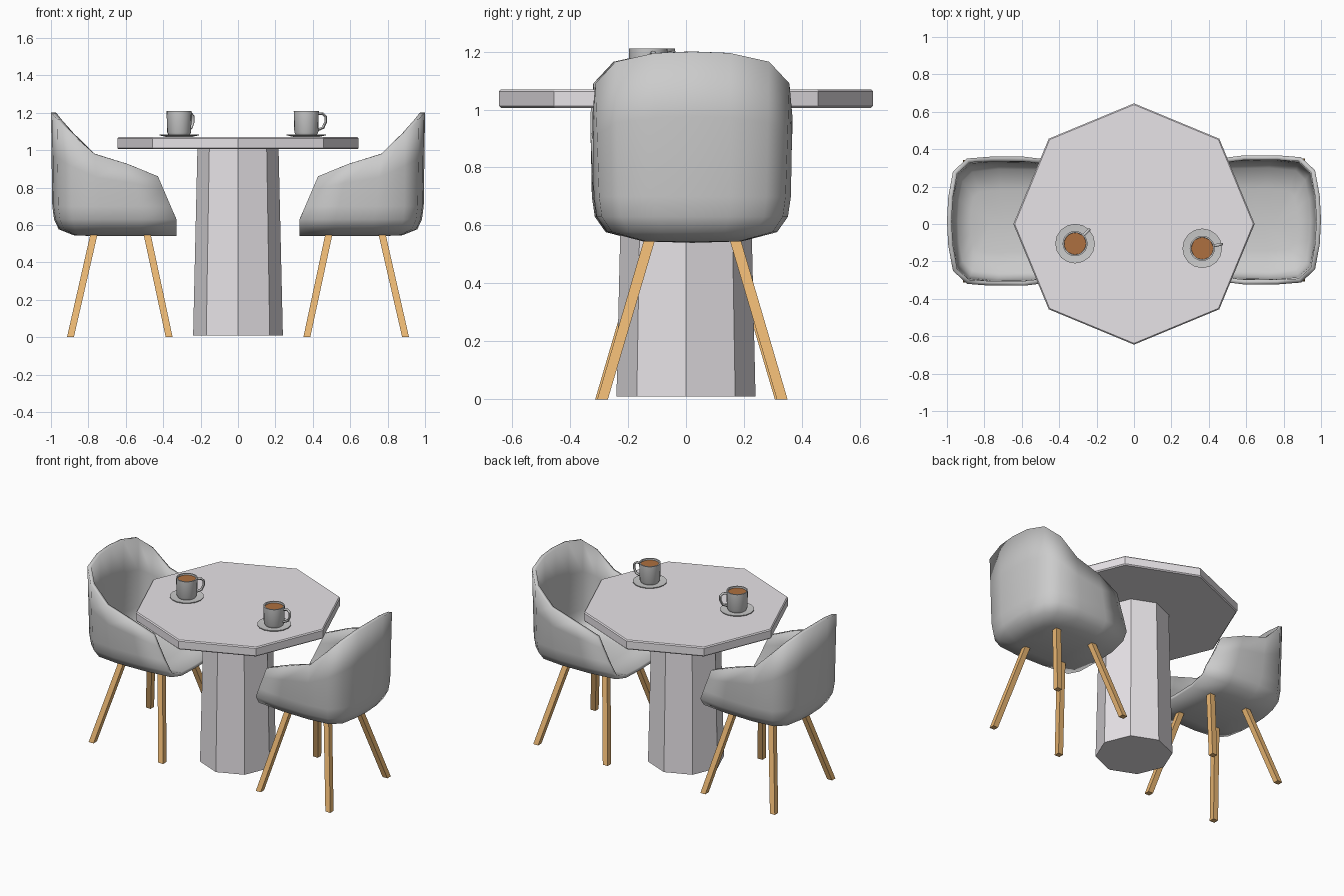
import bpy, bmesh
from math import pi, cos, sin, radians
from mathutils import Vector, Matrix

if "Cube" in bpy.data.objects:
    bpy.data.objects.remove(bpy.data.objects["Cube"])


def material(name, rgb):
    m = bpy.data.materials.new(name)
    m.diffuse_color = (*rgb, 1)
    m.use_nodes = True
    m.node_tree.nodes["Principled BSDF"].inputs["Base Color"].default_value = m.diffuse_color
    return m


STONE = material("pale_stone", (0.80, 0.77, 0.80))
WOOD = material("wood", (0.82, 0.47, 0.17))
COFFEE = material("coffee", (0.42, 0.16, 0.05))


def make(name, bm, mat=None, smooth=None):
    me = bpy.data.meshes.new(name)
    bm.to_mesh(me)
    bm.free()
    ob = bpy.data.objects.new(name, me)
    bpy.context.collection.objects.link(ob)
    if mat:
        me.materials.append(mat)
    if smooth:
        bpy.ops.object.select_all(action='DESELECT')
        ob.select_set(True)
        bpy.context.view_layer.objects.active = ob
        bpy.ops.object.shade_smooth_by_angle(angle=radians(smooth))
    return ob


def loft(rings):
    """Closed rings joined in order, with end caps."""
    bm = bmesh.new()
    vs = [[bm.verts.new(p) for p in r] for r in rings]
    n = len(vs[0])
    for a, b in zip(vs, vs[1:]):
        for i in range(n):
            bm.faces.new((a[i], a[(i + 1) % n], b[(i + 1) % n], b[i]))
    bm.faces.new(vs[0][::-1])
    bm.faces.new(vs[-1])
    bmesh.ops.recalc_face_normals(bm, faces=bm.faces)
    return bm


def ring(x, y, z, r, n, turn=0):
    return [(x + r * cos(2 * pi * i / n + turn), y + r * sin(2 * pi * i / n + turn), z) for i in range(n)]


def lathe(x, y, profile, n, turn=0):
    return loft([ring(x, y, z, r, n, turn) for r, z in profile])


# Table: octagonal top and tapering octagonal pedestal
make("table_top", lathe(0, 0, [(0.638, 1.005), (0.645, 1.012), (0.645, 1.063), (0.638, 1.07)], 8), STONE)
make("pedestal", lathe(0, 0, [(0.24, 0.01), (0.217, 1.006)], 8), STONE)

# Chair shell columns: base x, wall (x, y), rim (x, y, z); half only, front to back
COLUMNS = [
    (0.338, (0.338, 0.31), (0.24, 0.325, 0.86)),
    (0.15, (0.15, 0.335), (0.08, 0.345, 0.925)),
    (-0.02, (-0.06, 0.34), (-0.10, 0.345, 0.98)),
    (-0.10, (-0.22, 0.322), (-0.225, 0.335, 1.09)),
    (-0.10, (-0.29, 0.255), (-0.30, 0.265, 1.165)),
    (-0.10, (-0.315, 0.13), (-0.325, 0.13, 1.195)),
    (-0.10, (-0.322, 0.0), (-0.332, 0.0, 1.20)),
]
FLOOR = [(0, 0.54), (0.5, 0.545), (0.86, 0.577), (0.97, 0.63)]


def shell_column(base, wall, rim, side):
    pts = [Vector((base + (wall[0] - base) * f, wall[1] * f * side, z)) for f, z in FLOOR]
    low = Vector((wall[0], wall[1] * side, 0.70))
    top = Vector((rim[0], rim[1] * side, rim[2]))
    low.x += (top.x - low.x) * 0.3
    return pts + [low, low.lerp(top, 0.55), top]


def chair(label, cx, cy, turn):
    place = Matrix.Translation((cx, cy, 0)) @ Matrix.Rotation(turn, 4, 'Z')
    # Tub-shaped shell
    cols = [shell_column(*c, 1) for c in COLUMNS] + [shell_column(*c, -1) for c in COLUMNS[-2::-1]]
    bm = bmesh.new()
    vs = [[bm.verts.new(p) for p in c] for c in cols]
    for a, b in zip(vs, vs[1:]):
        for k in range(len(a) - 1):
            bm.faces.new((a[k], b[k], b[k + 1], a[k + 1]))
    bmesh.ops.remove_doubles(bm, verts=bm.verts, dist=0.0005)
    shell = make(label + "_chair_shell", bm, smooth=50)
    shell.matrix_world = place
    sol = shell.modifiers.new("thickness", 'SOLIDIFY')
    sol.thickness = 0.025
    sol.offset = -1
    # Four splayed square legs
    for end, tx, bx in (("front", 0.18, 0.30), ("back", -0.10, -0.228)):
        for side, s in (("left", 1), ("right", -1)):
            bm = loft([ring(bx, 0.31 * s, 0, 0.026, 4, pi / 4),
                       ring(tx, 0.145 * s, 0.56, 0.027, 4, pi / 4)])
            make(f"{label}_chair_{end}_{side}_leg", bm, WOOD).matrix_world = place


chair("left", -0.668, 0.015, 0)
chair("right", 0.668, 0.022, pi)


# Cup with saucer, coffee and a looped handle
def cup(label, x, y, turn):
    make(label + "_saucer", lathe(x, y, [(0.06, 1.069), (0.106, 1.079), (0.106, 1.084), (0.06, 1.08)], 16), smooth=30)
    make(label + "_cup", lathe(x, y, [(0.055, 1.078), (0.064, 1.095), (0.067, 1.21), (0.059, 1.21), (0.057, 1.19)], 20), smooth=40)
    make(label + "_coffee", lathe(x, y, [(0.056, 1.188), (0.0585, 1.199)], 20), COFFEE)
    d = Vector((cos(turn), sin(turn), 0))
    t = Vector((-d.y, d.x, 0))
    path = [(0.06, 1.193), (0.09, 1.195), (0.106, 1.18), (0.106, 1.15), (0.092, 1.12), (0.06, 1.107)]
    rings = []
    for i, (r, z) in enumerate(path):
        (r0, z0), (r1, z1) = path[max(i - 1, 0)], path[min(i + 1, 5)]
        along = (d * (r1 - r0) + Vector((0, 0, z1 - z0))).normalized()
        out = along.cross(t)
        c = Vector((x, y, z)) + d * r
        rings.append([c + (t * cos(a) + out * sin(a)) * 0.008 for a in (k * pi / 3 for k in range(6))])
    make(label + "_handle", loft(rings), smooth=60)


cup("left", -0.315, -0.105, radians(45))
cup("right", 0.365, -0.13, radians(12))
